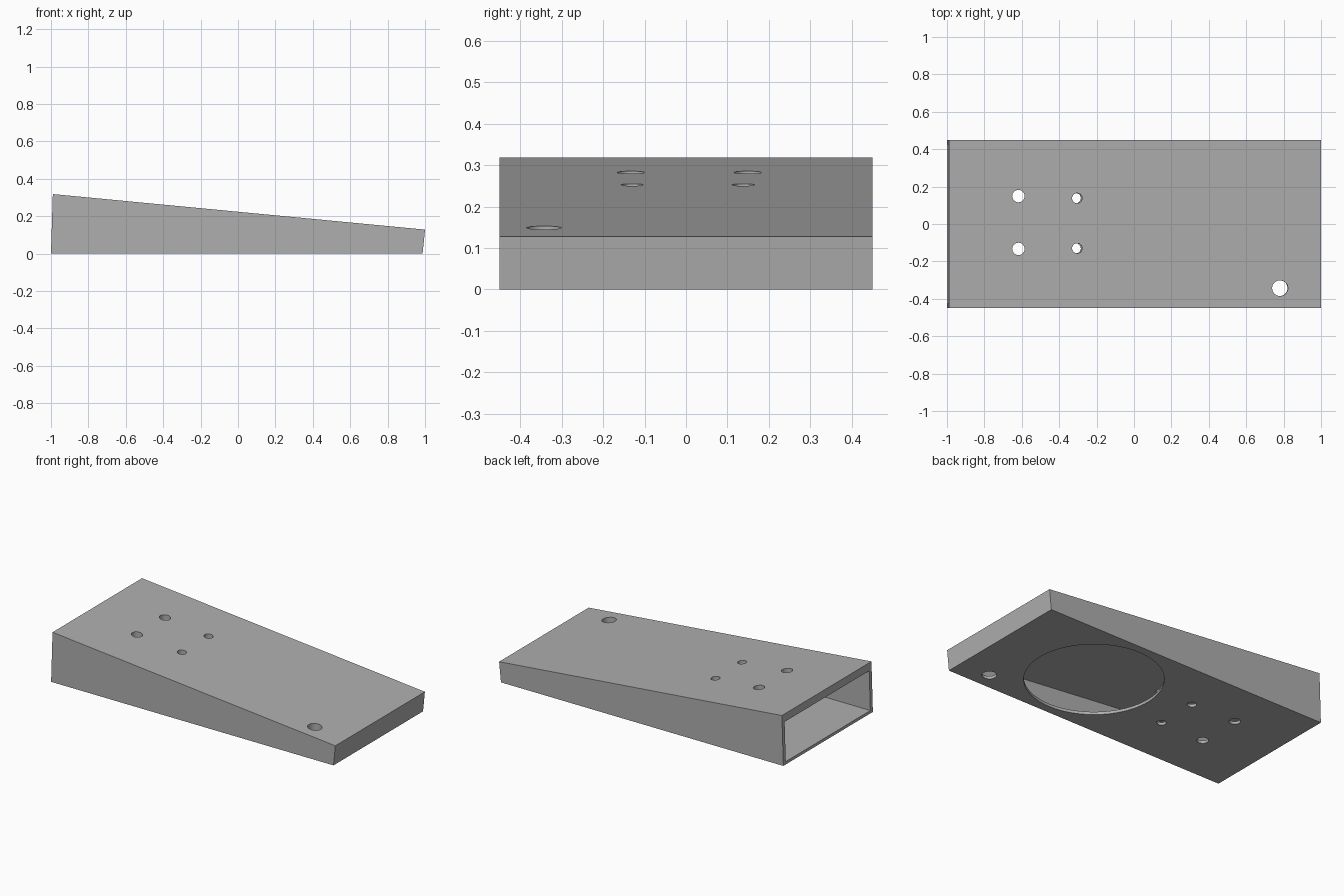
import bpy
import bmesh
import math
from mathutils import Vector

cube = bpy.data.objects.get("Cube")
if cube:
    bpy.data.objects.remove(cube, do_unlink=True)

grey = bpy.data.materials.new("plain_grey")
grey.use_nodes = True
colour = (0.43, 0.43, 0.43, 1)
grey.diffuse_color = colour
grey.node_tree.nodes["Principled BSDF"].inputs["Base Color"].default_value = colour


def prism(name, profile, half_width):
    """Extrude an x-z profile symmetrically along y."""
    bm = bmesh.new()
    face = bm.faces.new([bm.verts.new((x, -half_width, z)) for x, z in profile])
    new = bmesh.ops.extrude_face_region(bm, geom=[face])["geom"]
    moved = [v for v in new if isinstance(v, bmesh.types.BMVert)]
    bmesh.ops.translate(bm, verts=moved, vec=(0, 2 * half_width, 0))
    bmesh.ops.recalc_face_normals(bm, faces=bm.faces)
    mesh = bpy.data.meshes.new(name)
    bm.to_mesh(mesh)
    bm.free()
    mesh.materials.append(grey)
    obj = bpy.data.objects.new(name, mesh)
    bpy.context.collection.objects.link(obj)
    return obj


def drill(name, bottom, top, radius, sides):
    """Cylinder cutter running between two points."""
    a, b = Vector(bottom), Vector(top)
    bpy.ops.mesh.primitive_cylinder_add(
        vertices=sides, radius=radius, depth=(b - a).length, location=(a + b) / 2,
        rotation=(b - a).to_track_quat("Z", "Y").to_euler())
    obj = bpy.context.object
    obj.name = name
    obj.data.materials.append(grey)
    return obj


def cut(body, cutter):
    """Subtract a cutter from the body and discard it."""
    mod = body.modifiers.new("cut", "BOOLEAN")
    mod.operation = "DIFFERENCE"
    mod.solver = "EXACT"
    mod.object = cutter
    cutter.hide_render = True
    bpy.context.view_layer.objects.active = body
    bpy.ops.object.modifier_apply(modifier=mod.name)
    bpy.data.objects.remove(cutter, do_unlink=True)


# Sloping shell, hollowed from its tall open end
shell = prism("wedge_enclosure", [(-1, 0), (0.987, 0), (1, 0.128), (-0.99, 0.318)], 0.45)
cut(shell, prism("cavity", [(-1.1, 0.018), (0.96, 0.018), (0.965, 0.082), (-1.1, 0.279)], 0.425))

# Large round opening in the floor only
cut(shell, drill("floor_opening", (0.295, 0, -0.05), (0.295, 0, 0.03), 0.397, 96))

# Small holes through the roof and floor: x, y, radius, lean
holes = [(0.782, -0.343, 0.042, 0.004)]
for side in (-1, 1):
    holes.append((-0.618, 0.008 + side * 0.141, 0.033, 0.0))
    holes.append((-0.304, 0.004 + side * 0.134, 0.027, 0.009))
for x, y, radius, lean in holes:
    cut(shell, drill("hole", (x - lean, y, -0.05), (x + lean / 2, y, 0.4), radius, 40))

# Crisp edges, smooth hole walls
bpy.ops.object.select_all(action="DESELECT")
shell.select_set(True)
bpy.context.view_layer.objects.active = shell
bpy.ops.object.shade_smooth_by_angle(angle=math.radians(30))
